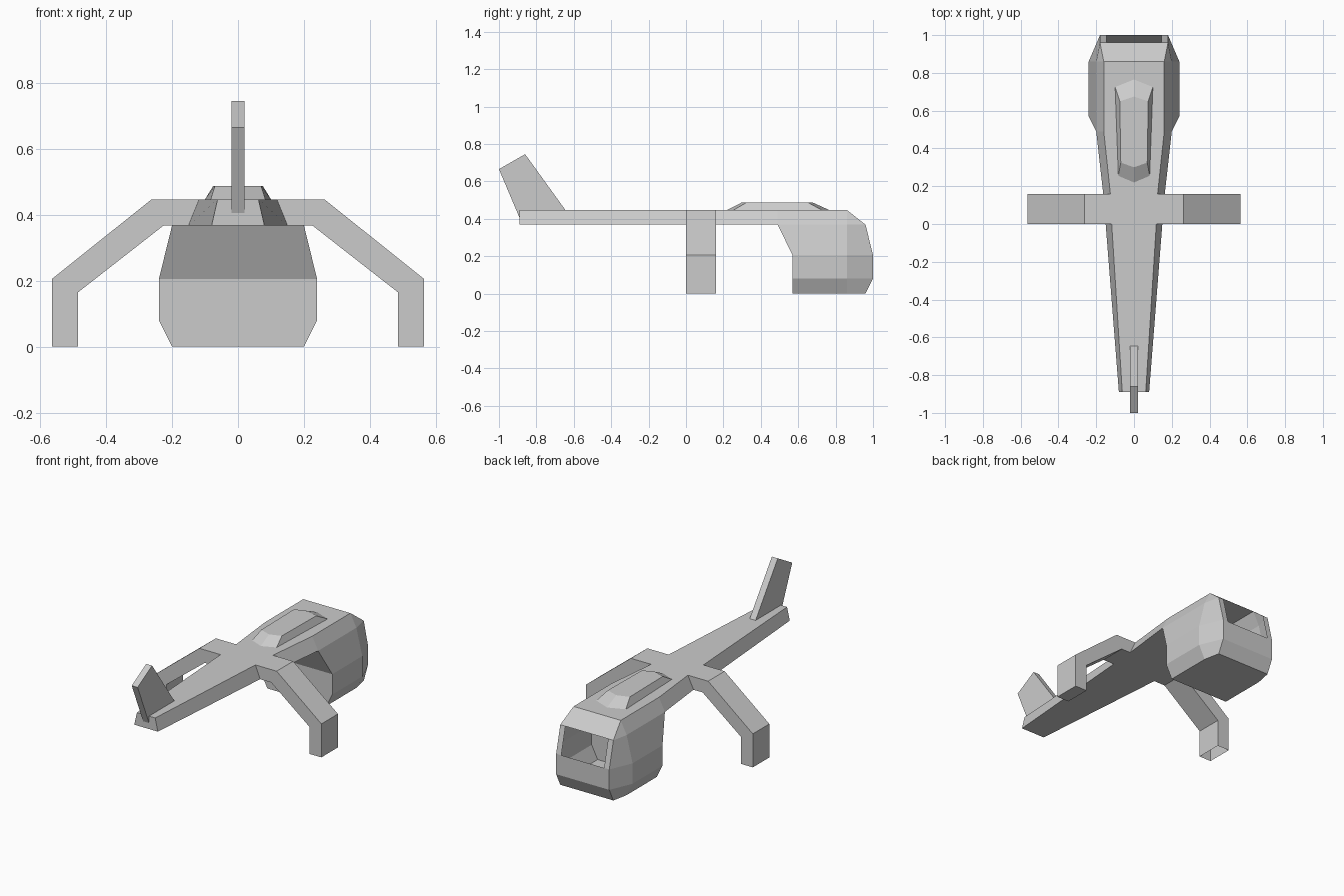
import bpy, bmesh

cube = bpy.data.objects.get("Cube")
if cube:
    bpy.data.objects.remove(cube, do_unlink=True)

grey = bpy.data.materials.new("plain_grey")
grey.use_nodes = True
colour = (0.6, 0.6, 0.6, 1)
grey.diffuse_color = colour
grey.node_tree.nodes["Principled BSDF"].inputs["Base Color"].default_value = colour


def finish(bm, name, mirror=False):
    bmesh.ops.remove_doubles(bm, verts=bm.verts, dist=0.0005)
    bmesh.ops.recalc_face_normals(bm, faces=bm.faces)
    mesh = bpy.data.meshes.new(name)
    bm.to_mesh(mesh)
    bm.free()
    mesh.materials.append(grey)
    obj = bpy.data.objects.new(name, mesh)
    bpy.context.collection.objects.link(obj)
    if mirror:
        mod = obj.modifiers.new("mirror", 'MIRROR')
        mod.use_clip = True
    return obj


def grid(bm, rows, skip=()):
    """Quads between neighbouring rows of points."""
    vs = [[bm.verts.new(p) for p in row] for row in rows]
    for i in range(len(vs) - 1):
        for j in range(len(vs[0]) - 1):
            if (i, j) not in skip:
                bm.faces.new((vs[i][j], vs[i][j + 1], vs[i + 1][j + 1], vs[i + 1][j]))
    return vs


def prism(bm, points, offset):
    """Solid made by sweeping a flat outline along an offset."""
    face = bm.faces.new([bm.verts.new(p) for p in points])
    swept = bmesh.ops.extrude_face_region(bm, geom=[face], use_keep_orig=True)
    moved = [g for g in swept["geom"] if isinstance(g, bmesh.types.BMVert)]
    bmesh.ops.translate(bm, verts=moved, vec=offset)


TOP, DECK = 0.447, 0.368

# Hull: hollow cabin half, level by level, with an open window at its end
bm = bmesh.new()
levels = [  # height, side x, rear y, nose x, nose y
    (TOP, 0.16, 0.49, 0.16, 0.86),
    (DECK, 0.20, 0.49, 0.18, 0.96),
    (0.205, 0.24, 0.57, 0.18, 1.0),
    (0.08, 0.24, 0.57, 0.18, 1.0),
    (0, 0.20, 0.57, 0.18, 0.96),
]
rows = [[(0, rear, z), (side, rear, z), (side, 0.86, z),
         (nose, end, z), (0.145, end, z), (0, end, z)]
        for z, side, rear, nose, end in levels]
vs = grid(bm, rows, skip={(0, 0), (1, 4), (0, 2)})
bm.faces.new((vs[0][2], vs[1][2], vs[1][3]))
bm.faces.new((vs[0][0], vs[0][1], vs[0][2], vs[0][4], vs[0][5]))
bm.faces.new(vs[4])
bmesh.ops.remove_doubles(bm, verts=bm.verts, dist=0.0005)

# Hull: tapered tail beam running into the cabin
stations = [(-0.89, 0.062, 0.08), (0, 0.118, 0.15), (0.16, 0.125, 0.163), (0.49, 0.16, 0.20)]
beam = grid(bm, [[(0, y, TOP), (top, y, TOP), (low, y, DECK), (0, y, DECK)]
                 for y, top, low in stations])
bm.faces.new(beam[0])
finish(bm, "hull", mirror=True)

# Cross strut with two bent legs; one foot is hollow at the bottom
bm = bmesh.new()
half = [(0.262, TOP), (0.565, 0.205), (0.565, 0), (0.485, 0), (0.485, 0.165), (0.225, DECK)]
outline = half + [(-x, z) for x, z in reversed(half)]
prism(bm, [(x, 0, z) for x, z in outline], (0, 0.16, 0))
sole = [f for f in bm.faces
        if f.calc_center_median().x < -0.5 and all(v.co.z < 0.001 for v in f.verts)]
bmesh.ops.delete(bm, geom=sole, context='FACES_ONLY')
finish(bm, "leg_strut")

# Tail fin leaning backwards
bm = bmesh.new()
fin = [(-0.645, TOP), (-0.86, 0.745), (-1.0, 0.665), (-0.89, 0.405), (-0.645, 0.405)]
prism(bm, [(-0.02, y, z) for y, z in fin], (0.04, 0, 0))
finish(bm, "tail_fin")

# Low roof fairing with pointed ends and chamfered sides
bm = bmesh.new()
base = [(0, 0.765), (0.1, 0.725), (0.083, 0.255), (0, 0.22)]
roof = [(0, 0.675), (0.075, 0.65), (0.07, 0.325), (0, 0.30)]
vs = grid(bm, [[(x, y, TOP) for x, y in base], [(x, y, 0.488) for x, y in roof]])
bm.faces.new(vs[1])
finish(bm, "roof_fairing", mirror=True)
